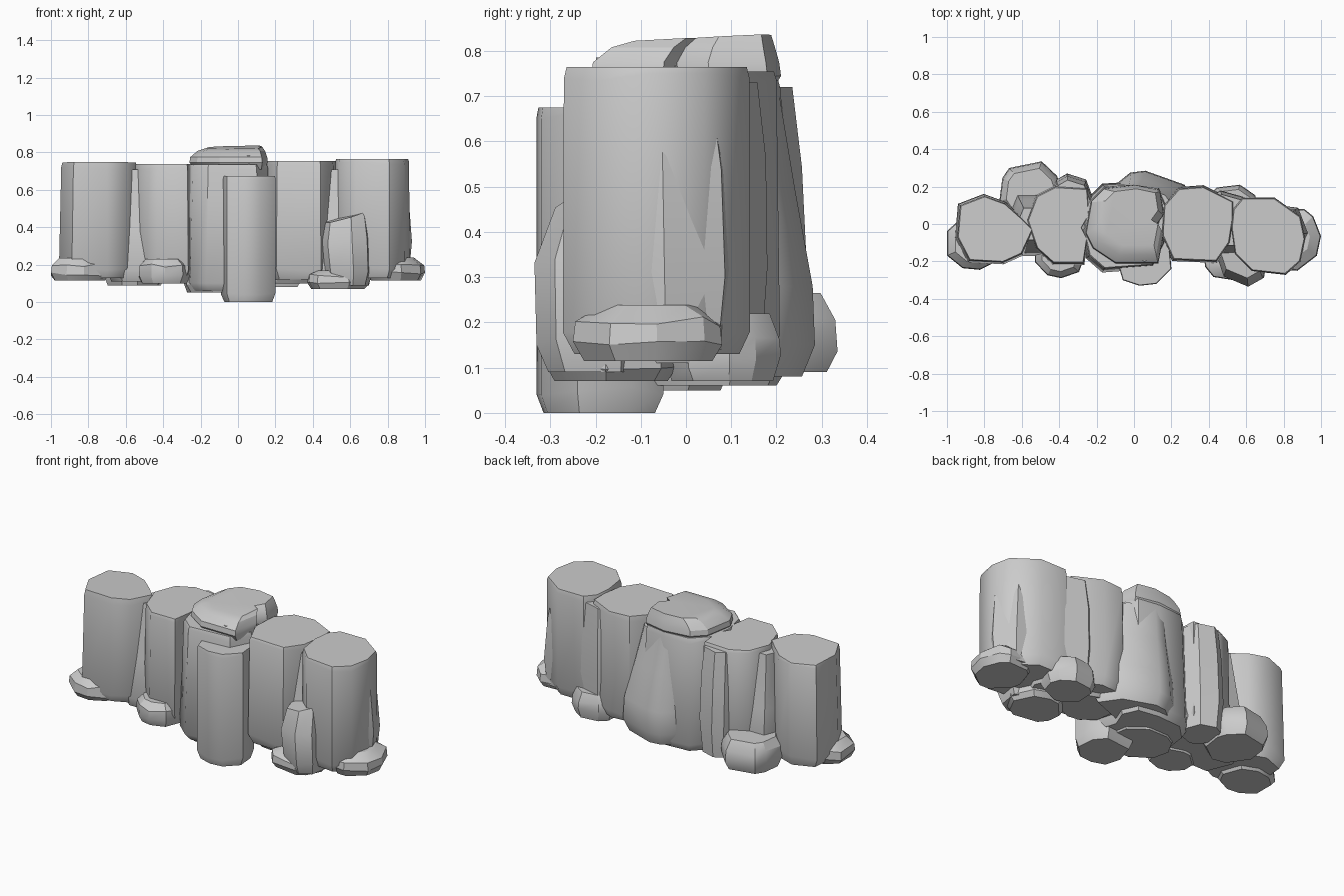
import bpy
import bmesh
import math
import random
from mathutils import Vector

if "Cube" in bpy.data.objects:
    bpy.data.objects.remove(bpy.data.objects["Cube"], do_unlink=True)


def loft(name, outline, levels, tilt=(0, 0), chip=0.0, seed=1, sharp=42):
    """Stack scaled copies of an outline; levels are (height, scale, shift_x, shift_y)."""
    rng = random.Random(seed)
    count = len(outline)
    center = sum((Vector(p) for p in outline), Vector((0, 0))) / count
    bm = bmesh.new()
    rings = []
    for index, (z, scale, dx, dy) in enumerate(levels):
        ring = []
        for p in outline:
            offset = (Vector(p) - center) * scale
            spot = center + offset + Vector((dx, dy))
            height = z + rng.uniform(-chip, chip)
            if index == len(levels) - 1:
                height = z + offset.x * tilt[0] + offset.y * tilt[1]
            elif index == 0:
                height = z
            ring.append(bm.verts.new((spot.x, spot.y, height)))
        rings.append(ring)
    for low, high in zip(rings, rings[1:]):
        for i in range(count):
            j = (i + 1) % count
            bm.faces.new((low[i], low[j], high[j], high[i]))
    bm.faces.new(rings[0][::-1])
    bm.faces.new(rings[-1])
    bmesh.ops.recalc_face_normals(bm, faces=bm.faces)
    mesh = bpy.data.meshes.new(name)
    bm.to_mesh(mesh)
    bm.free()
    obj = bpy.data.objects.new(name, mesh)
    bpy.context.collection.objects.link(obj)
    bpy.ops.object.select_all(action="DESELECT")
    obj.select_set(True)
    bpy.context.view_layer.objects.active = obj
    bpy.ops.object.shade_smooth_by_angle(angle=math.radians(sharp))


def column(name, outline, bottom, top, tilt=(0, 0), flare=1.04, seed=1):
    """Upright pillar with a bevelled foot and a thin chipped rim."""
    levels = [
        (bottom, flare * 0.88, 0, 0),
        (bottom + 0.05, flare, 0, 0),
        (top - 0.022, 1, 0, 0),
        (top, 0.97, 0, 0),
    ]
    loft(name, outline, levels, tilt, 0.012, seed)


def boulder(name, xs, ys, zs, seed, sides=9, crown=0.65, lean=(0, 0)):
    """Irregular flat-bottomed rock filling the given box."""
    rng = random.Random(seed)
    raw = []
    for i in range(sides):
        angle = (i + rng.uniform(-0.3, 0.3)) * math.tau / sides
        raw.append((math.cos(angle), math.sin(angle)))

    def fit(values, span):
        low, high = min(values), max(values)
        return [span[0] + (v - low) / (high - low) * (span[1] - span[0]) for v in values]

    outline = list(zip(fit([p[0] for p in raw], xs), fit([p[1] for p in raw], ys)))
    height = zs[1] - zs[0]
    levels = [
        (zs[0], 0.86, 0, 0),
        (zs[0] + height * 0.3, 1, 0, 0),
        (zs[0] + height * 0.7, 0.97, lean[0] / 2, lean[1] / 2),
        (zs[1], crown, lean[0], lean[1]),
    ]
    loft(name, outline, levels, (0, 0), min(height * 0.1, 0.03), seed, 30)


# Main row of cliff pillars
column("right_end_pillar", [
    (-.945, -.07), (-.88, -.195), (-.7, -.205), (-.6, -.16), (-.54, -.03),
    (-.6, .03), (-.69, .11), (-.8, .15), (-.93, .1)],
    .13, .745, (0, -.03), flare=1.06, seed=2)
column("right_inner_pillar", [
    (-.57, .02), (-.52, -.13), (-.43, -.21), (-.27, -.21), (-.25, -.08),
    (-.28, -.02), (-.24, .05), (-.25, .19), (-.42, .2), (-.52, .15)],
    .12, .738, seed=3)
column("center_pillar", [
    (-.27, -.04), (-.24, -.17), (-.16, -.24), (.1, -.22), (.16, -.1),
    (.13, 0), (.17, .1), (.13, .19), (0, .21), (-.16, .2), (-.25, .11)],
    .06, .735, flare=1.08, seed=4)
column("left_inner_pillar", [
    (.15, -.06), (.21, -.19), (.44, -.2), (.51, -.1), (.53, .03),
    (.53, .12), (.37, .2), (.24, .19), (.16, .1)], .12, .755, seed=5)
column("left_end_pillar", [
    (.52, -.02), (.54, -.16), (.63, -.25), (.81, -.27), (.89, -.2),
    (.915, -.08), (.89, .04), (.75, .14), (.58, .14), (.53, .08)],
    .13, .765, flare=1.01, seed=6)

# Low pillar standing in front of the middle
column("front_pillar", [
    (-.09, -.2), (-.06, -.3), (.03, -.33), (.12, -.32), (.2, -.24),
    (.19, -.12), (.13, -.05), (-.05, -.07)], 0, .675, flare=1, seed=7)

# Overhanging capstone, steeper at the back than the front
loft("capstone", [
    (-.26, -.05), (-.22, -.13), (-.1, -.21), (.13, -.21), (.16, -.05),
    (.11, -.02), (.16, .05), (.14, .18), (0, .21), (-.16, .19), (-.23, .12)],
    [(.71, .9, .01, 0), (.745, 1, 0, 0), (.775, .98, 0, 0),
     (.808, .86, .01, .015), (.828, .72, .02, .035)],
    tilt=(.02, .05), seed=8, sharp=25)
boulder("capstone_support", (-.07, .15), (-.21, .02), (.64, .785), 9, 8, .9)

# Sloping rock that fills the creases between neighbouring pillars
for name, x, y in (("right_crease", -.55, 0), ("right_center_crease", -.27, -.01),
                   ("left_center_crease", .16, .02), ("left_crease", .53, -.03)):
    loft(name, [(x - .15, y), (x - .08, y - .17), (x + .08, y - .17),
                (x + .15, y), (x + .08, y + .17), (x - .08, y + .17)],
         [(.11, .85, 0, 0), (.17, 1, 0, 0), (.4, .76, 0, 0), (.71, .5, 0, 0)],
         sharp=60)

# Flared skirt on the back of the middle
loft("center_back_skirt", [
    (-.17, .08), (-.1, .21), (-.02, .275), (.06, .285), (.27, .21), (.36, .08), (.1, -.02)],
    [(.08, .85, 0, -.01), (.15, 1, 0, 0), (.28, .96, 0, 0), (.5, .8, -.02, -.02),
     (.71, .68, -.04, -.04)], seed=13, sharp=50)

# Buttresses that lean on the pillars
boulder("right_back_buttress", (-.45, -.22), (.02, .27), (.1, .72), 11, 8, .88, (0, -.02))
boulder("left_side_buttress", (.7, .93), (-.14, .1), (.14, .72), 14, 7, .8, (-.03, -.01))
boulder("left_back_buttress", (.4, .63), (-.04, .18), (.1, .73), 15, 7, .8)

# Large wedge-shaped block against the left end pillar
loft("left_front_block", [
    (.45, -.19), (.48, -.28), (.61, -.335), (.69, -.29), (.715, -.14), (.5, -.08)],
    [(.09, .82, .01, .01), (.17, .96, .01, 0), (.32, 1, 0, 0), (.455, .86, 0, .03)],
    tilt=(.3, .1), chip=.02, seed=16, sharp=30)

# Rocks around the foot
boulder("right_foot_rock", (-1, -.69), (-.245, .04), (.115, .235), 21, 9, .7)
boulder("right_back_foot_rock", (-.72, -.39), (-.03, .335), (.09, .265), 22, 9, .78)
boulder("right_front_foot_rock", (-.53, -.25), (-.29, -.04), (.1, .23), 23, 9, .72)
boulder("left_foot_rock", (.69, 1), (-.25, .08), (.115, .238), 24, 10, .62)
boulder("left_front_foot_rock", (.37, .7), (-.31, -.02), (.07, .17), 25)
boulder("left_back_foot_rock", (.39, .67), (-.05, .21), (.07, .22), 26, 9, .8)

# Slabs beneath the middle
boulder("center_under_slab", (-.3, .1), (-.24, .1), (.05, .25), 31, 10)
boulder("left_under_slab", (.14, .5), (-.18, .12), (.1, .2), 33, 9)
boulder("right_under_slab", (-.6, -.2), (-.16, .2), (.11, .22), 34, 10)
